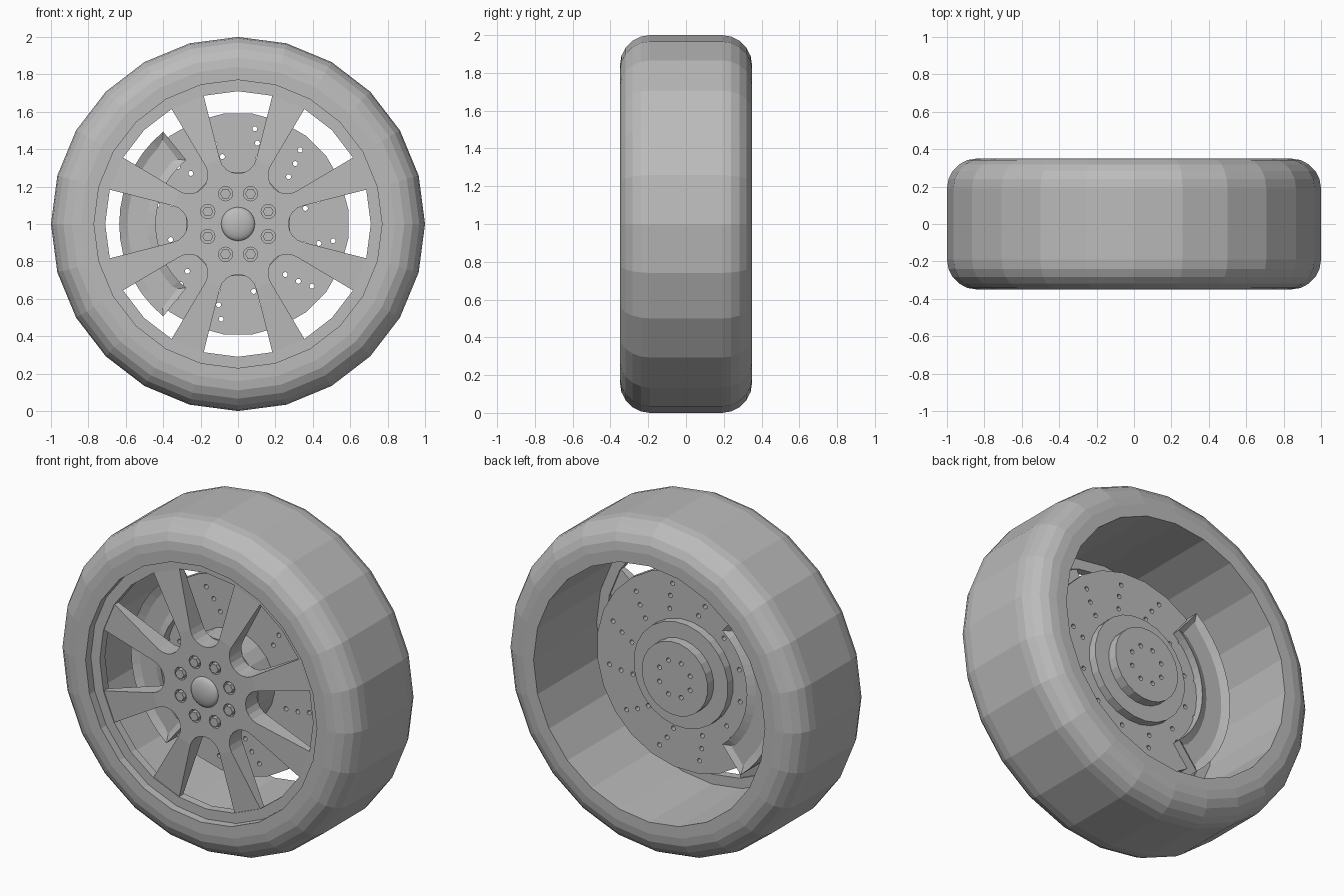
import bpy, bmesh
from math import sin, cos, radians, pi

if "Cube" in bpy.data.objects:
    bpy.data.objects.remove(bpy.data.objects["Cube"])

GREY = (0.5, 0.5, 0.5, 1)
mat = bpy.data.materials.new("grey")
mat.use_nodes = True
mat.diffuse_color = GREY
mat.node_tree.nodes["Principled BSDF"].inputs["Base Color"].default_value = GREY


def polar(r, deg, y):
    """Point at a radius and angle around the axle."""
    a = radians(deg)
    return (r * cos(a), y, 1 + r * sin(a))


def finish(name, bm):
    bmesh.ops.recalc_face_normals(bm, faces=bm.faces)
    mesh = bpy.data.meshes.new(name)
    bm.to_mesh(mesh)
    bm.free()
    mesh.materials.append(mat)
    obj = bpy.data.objects.new(name, mesh)
    bpy.context.collection.objects.link(obj)
    return obj


def sweep(bm, profile, n, start=0, arc=360, loop=True):
    """Turn an (r, y) profile about the axle; cap whatever stays open."""
    full = arc == 360
    rings = [[bm.verts.new(polar(r, start + arc * i / n, y)) for r, y in profile]
             for i in range(n if full else n + 1)]
    count = len(profile)
    for i in range(n):
        a, b = rings[i], rings[(i + 1) % len(rings)]
        for j in range(count if loop else count - 1):
            k = (j + 1) % count
            bm.faces.new((a[j], a[k], b[k], b[j]))
    if not full:
        bm.faces.new(rings[0])
        bm.faces.new(rings[-1])
    if not loop:
        bm.faces.new([ring[0] for ring in rings])
        bm.faces.new([ring[-1] for ring in rings])


def turned(name, profile, n=24, **options):
    bm = bmesh.new()
    sweep(bm, profile, n, **options)
    return finish(name, bm)


def pegs(name, spots, radius, y0, y1, sides):
    """Small prisms along y, one at each (r, angle)."""
    bm = bmesh.new()
    for r, deg in spots:
        cx, _, cz = polar(r, deg, 0)
        ends = [[bm.verts.new((cx + radius * cos(2 * pi * i / sides), y,
                               cz + radius * sin(2 * pi * i / sides)))
                 for i in range(sides)] for y in (y0, y1)]
        for end in ends:
            bm.faces.new(end)
        for i in range(sides):
            j = (i + 1) % sides
            bm.faces.new((ends[0][i], ends[0][j], ends[1][j], ends[1][i]))
    return finish(name, bm)


def drill(obj, spots, radius, y0, y1, sides=12):
    cutter = pegs("cutter", spots, radius, y0, y1, sides)
    cutter.hide_render = True
    mod = obj.modifiers.new("holes", 'BOOLEAN')
    mod.operation = 'DIFFERENCE'
    mod.solver = 'EXACT'
    mod.object = cutter
    bpy.context.view_layer.objects.active = obj
    bpy.ops.object.modifier_apply(modifier=mod.name)
    bpy.data.objects.remove(cutter)


# Tyre with rounded shoulders and a straight bore
ROUND = 0.16
tyre = [(0.77, -0.35)]
for side, order in ((-1, range(6)), (1, range(5, -1, -1))):
    for i in order:
        t = radians(18 * i)
        tyre.append((1 - ROUND + ROUND * sin(t), side * (0.35 - ROUND + ROUND * cos(t))))
tyre.append((0.77, 0.35))
turned("tyre", tyre)

# Recessed rim ring
turned("rim_ring", [(0.71, -0.30), (0.775, -0.30), (0.775, -0.25), (0.71, -0.25)])

# Spoked wheel face: hub plate with eight U-shaped openings
FRONT, BACK, TIP_FRONT, TIP_BACK = -0.315, -0.2, -0.295, -0.26
STEPS = 8


def opening(bm, centre, y_hub, y_tip):
    """Rounded inner edge and the two outer corners of one opening."""
    turn = radians(centre - 90)
    arc = []
    for i in range(STEPS + 1):
        t = radians(-14 - 152 * i / STEPS)
        u, v = 0.1 * cos(t), 0.37 + 0.1 * sin(t)
        arc.append(bm.verts.new((u * cos(turn) - v * sin(turn), y_hub,
                                 1 + u * sin(turn) + v * cos(turn))))
    corners = [bm.verts.new(polar(0.712, centre + d, y_tip)) for d in (-15, 15)]
    return corners[0], arc, corners[1]


bm = bmesh.new()
layers = [[opening(bm, 45 * k, hub, tip) for k in range(8)]
          for hub, tip in ((FRONT, TIP_FRONT), (BACK, TIP_BACK))]
for layer in layers:
    bm.faces.new([v for _, arc, _ in layer for v in arc])
    for k in range(8):
        here, there = layer[k], layer[(k + 1) % 8]
        bm.faces.new((here[1][-1], here[2], there[0], there[1][0]))
outlines = [[v for a, arc, b in layer for v in (a, *arc, b)] for layer in layers]
for i in range(len(outlines[0])):
    j = (i + 1) % len(outlines[0])
    bm.faces.new((outlines[0][i], outlines[0][j], outlines[1][j], outlines[1][i]))
wheel = finish("spoked_wheel", bm)

# Wheel bolts sunk in round pockets
bolt_spots = [(0.175, 22.5 + 45 * k) for k in range(8)]
drill(wheel, bolt_spots, 0.038, FRONT - 0.05, FRONT + 0.03, 16)
pegs("wheel_bolts", bolt_spots, 0.029, FRONT - 0.01, FRONT + 0.04, 6)

# Domed centre cap
bpy.ops.mesh.primitive_uv_sphere_add(segments=32, ring_count=16, radius=0.09,
                                     location=(0, FRONT, 1), rotation=(pi / 2, 0, 0))
cap = bpy.context.object
cap.name = "centre_cap"
cap.scale = (1, 1, 0.36)
cap.data.materials.append(mat)
bpy.ops.object.shade_smooth()

# Brake disc with angled rows of through holes
disc = turned("brake_disc", [(0.595, -0.05), (0.595, 0)], start=7.5, loop=False)
rows = [(r, a + 30 * k) for k in range(12)
        for r, a in ((0.517, 20), (0.445, 16.5), (0.37, 13))]
drill(disc, rows, 0.0135, -0.1, 0.05)

# Disc hat in front, stepped hub behind
turned("disc_hat", [(0.28, -0.205), (0.28, -0.045)], start=7.5, loop=False)
hub = turned("axle_hub", [(0.315, -0.02), (0.315, 0.05), (0.22, 0.05), (0.22, 0.107)],
             start=7.5, loop=False)
drill(hub, [(0.11, 22.5 + 45 * k) for k in range(8)], 0.0135, 0.06, 0.15)

# Brake caliper with sunken panels on both faces
bm = bmesh.new()
sweep(bm, [(0.44, -0.11), (0.635, -0.11), (0.635, 0.05), (0.44, 0.05)], 14,
      start=129, arc=102)
bmesh.ops.recalc_face_normals(bm, faces=bm.faces)
for side in (-1, 1):
    panel = [f for f in bm.faces if f.normal.y * side > 0.9]
    bmesh.ops.inset_region(bm, faces=panel, thickness=0.045, depth=-0.02)
finish("brake_caliper", bm)
